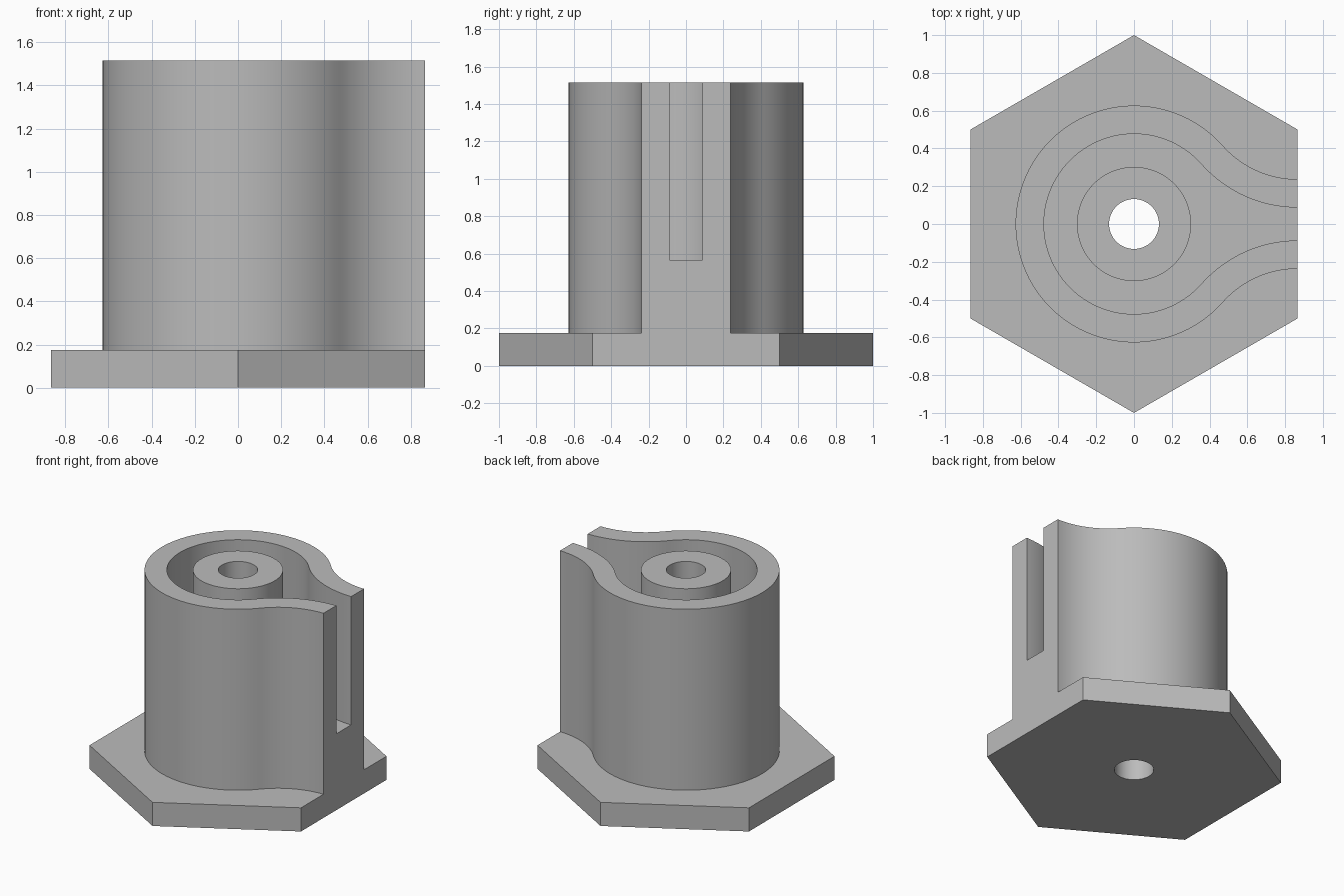
import bpy, bmesh, math

if "Cube" in bpy.data.objects:
    bpy.data.objects.remove(bpy.data.objects["Cube"])

# Main dimensions
FLAT = math.cos(math.pi / 6)      # distance from centre to a flat of the hexagon
BASE_TOP, FLOOR, TOP = 0.175, 0.565, 1.515
OUTER_R, WALL, NECK = 0.627, 0.15, 0.237
HUB_R, BORE_R = 0.302, 0.132

grey = bpy.data.materials.new("plain grey")
grey.use_nodes = True
colour = (0.5, 0.5, 0.5, 1)
grey.diffuse_color = colour
grey.node_tree.nodes["Principled BSDF"].inputs["Base Color"].default_value = colour


def prism(name, outline, z0, z1):
    """Extrude a closed counter-clockwise outline from z0 to z1."""
    bm = bmesh.new()
    face = bm.faces.new([bm.verts.new((x, y, z0)) for x, y in outline])
    top = bmesh.ops.extrude_face_region(bm, geom=[face], use_keep_orig=True)["geom"]
    bmesh.ops.translate(bm, vec=(0, 0, z1 - z0),
                        verts=[g for g in top if isinstance(g, bmesh.types.BMVert)])
    bmesh.ops.recalc_face_normals(bm, faces=bm.faces)
    mesh = bpy.data.meshes.new(name)
    bm.to_mesh(mesh)
    bm.free()
    mesh.materials.append(grey)
    obj = bpy.data.objects.new(name, mesh)
    bpy.context.collection.objects.link(obj)
    return obj


def arc(cx, cy, r, a0, a1, steps):
    return [(cx + r * math.cos(a0 + (a1 - a0) * i / steps),
             cy + r * math.sin(a0 + (a1 - a0) * i / steps)) for i in range(steps + 1)]


def circle(r, sides=96, turn=0.0):
    return arc(0, 0, r, turn, turn + math.tau, sides)[:-1]


def keyhole(inset, overshoot=0.0):
    """Round body flowing through tangent arcs into a neck that ends at +x."""
    r, neck = OUTER_R - inset, NECK - inset
    flare = (FLAT**2 + neck**2 - r**2) / (2 * (r - neck))
    cy = neck + flare
    a = math.atan2(cy, FLAT)
    upper = arc(FLAT, cy, flare, 1.5 * math.pi, math.pi + a, 20)
    upper += arc(0, 0, r, a, math.pi, 40)[1:]
    if overshoot:
        upper.insert(0, (FLAT + overshoot, neck))
    return upper + [(x, -y) for x, y in reversed(upper[:-1])]


def combine(target, other, operation):
    mod = target.modifiers.new(operation, "BOOLEAN")
    mod.object, mod.operation, mod.solver = other, operation, "EXACT"
    bpy.ops.object.select_all(action="DESELECT")
    bpy.context.view_layer.objects.active = target
    target.select_set(True)
    bpy.ops.object.modifier_apply(modifier=mod.name)
    bpy.data.objects.remove(other)


# Hexagonal foot with the keyhole housing standing on it
housing = prism("hexagonal_housing", circle(1, 6, math.pi / 6), 0, BASE_TOP)
combine(housing, prism("body", keyhole(0), BASE_TOP / 2, TOP), "UNION")

# Open channel, central hub and through bore
combine(housing, prism("channel", keyhole(WALL, 0.2), FLOOR, TOP + 0.1), "DIFFERENCE")
combine(housing, prism("hub", circle(HUB_R), FLOOR - 0.1, TOP), "UNION")
combine(housing, prism("bore", circle(BORE_R), -0.1, TOP + 0.1), "DIFFERENCE")

# Merge flush faces, then smooth only the curved walls
bm = bmesh.new()
bm.from_mesh(housing.data)
bmesh.ops.remove_doubles(bm, verts=bm.verts, dist=0.0001)
bmesh.ops.dissolve_limit(bm, angle_limit=math.radians(0.2),
                         verts=bm.verts, edges=bm.edges)
bm.to_mesh(housing.data)
bm.free()
housing.select_set(True)
bpy.ops.object.shade_smooth_by_angle(angle=math.radians(30))
